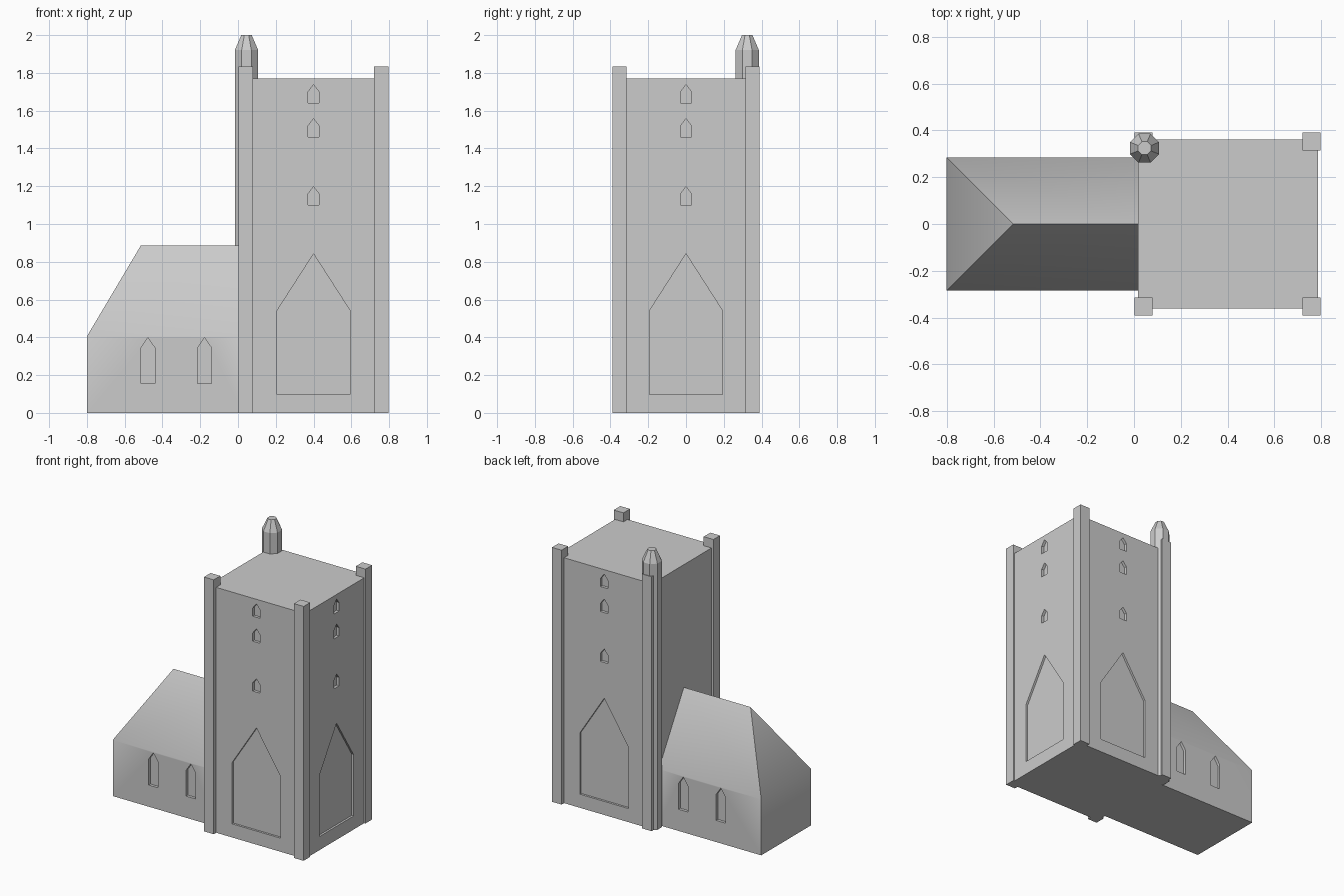
import bpy, bmesh, math
from mathutils import Matrix, Vector

if "Cube" in bpy.data.objects:
    bpy.data.objects.remove(bpy.data.objects["Cube"])

stone = bpy.data.materials.new("grey_stone")
stone.diffuse_color = (0.6, 0.6, 0.6, 1)
stone.use_nodes = True
stone.node_tree.nodes["Principled BSDF"].inputs["Base Color"].default_value = stone.diffuse_color


def make_object(name, bm):
    bmesh.ops.recalc_face_normals(bm, faces=bm.faces)
    mesh = bpy.data.meshes.new(name)
    bm.to_mesh(mesh)
    bm.free()
    mesh.materials.append(stone)
    obj = bpy.data.objects.new(name, mesh)
    bpy.context.collection.objects.link(obj)
    return obj


def box(name, lo, hi):
    bm = bmesh.new()
    bmesh.ops.create_cube(bm, size=1)
    for v in bm.verts:
        v.co = Vector([lo[i] if v.co[i] < 0 else hi[i] for i in range(3)])
    return make_object(name, bm)


def add_window(bm, centre, angle, half, bottom, shoulder, apex, depth):
    """Pointed window prism on a wall; angle 0 faces -y, centre is on the wall."""
    outline = [(-half, bottom), (half, bottom), (half, shoulder), (0, apex), (-half, shoulder)]
    place = Matrix.Translation((centre[0], centre[1], 0)) @ Matrix.Rotation(angle, 4, 'Z')
    outer, inner = ([bm.verts.new(place @ Vector((u, y, z))) for u, z in outline]
                    for y in (-0.05, depth))
    bm.faces.new(outer)
    bm.faces.new(inner[::-1])
    for i in range(5):
        j = (i + 1) % 5
        bm.faces.new((outer[i], inner[i], inner[j], outer[j]))


def carve(obj, bm):
    """Cut the window recesses out of a wall block."""
    cutter = make_object("window_cutter", bm)
    cutter.hide_render = True
    mod = obj.modifiers.new("windows", 'BOOLEAN')
    mod.operation, mod.solver, mod.object = 'DIFFERENCE', 'EXACT', cutter
    bpy.context.view_layer.objects.active = obj
    bpy.ops.object.modifier_apply(modifier=mod.name)
    bpy.data.objects.remove(cutter)


# Tower with one large and three small recessed windows on three sides
tower = box("tower", (0.017, -0.362, 0), (0.787, 0.362, 1.77))
cut = bmesh.new()
for centre, angle in (((0.4, -0.362), 0), ((0.787, 0), math.pi / 2), ((0.4, 0.362), math.pi)):
    add_window(cut, centre, angle, 0.194, 0.098, 0.54, 0.842, 0.015)
    for z in (1.10, 1.46, 1.64):
        add_window(cut, centre, angle, 0.029, z, z + 0.06, z + 0.097, 0.02)
carve(tower, cut)

# Corner pillars
for xname, x in (("left", 0.002), ("right", 0.72)):
    for yname, y in (("front", -0.39), ("back", 0.315)):
        box(f"{yname}_{xname}_pillar", (x, y, 0), (x + 0.077, y + 0.075, 1.835))

# Octagonal stair turret with a tapered cap
bm = bmesh.new()
rings = []
for r, z in ((0.067, 0), (0.067, 1.92), (0.03, 2.0)):
    rings.append([bm.verts.new((0.045 + r * math.cos((k + 0.5) * math.pi / 4),
                                0.324 + r * math.sin((k + 0.5) * math.pi / 4), z))
                  for k in range(8)])
for a, b in zip(rings, rings[1:]):
    for k in range(8):
        n = (k + 1) % 8
        bm.faces.new((a[k], a[n], b[n], b[k]))
bm.faces.new(rings[0])
bm.faces.new(rings[-1])
make_object("stair_turret", bm)

# Nave: walls and hipped roof in one block
bm = bmesh.new()
x0, x1, w = -0.8, 0.03, 0.285
f0, f1, e0, e1 = [bm.verts.new((x, y, z)) for z in (0, 0.405) for x, y in ((x0, -w), (x1, -w))]
bf0, bf1, be0, be1 = [bm.verts.new((x, y, z)) for z in (0, 0.405) for x, y in ((x0, w), (x1, w))]
r0, r1 = bm.verts.new((-0.515, 0, 0.885)), bm.verts.new((x1, 0, 0.885))
for face in ((f0, f1, e1, e0), (bf0, bf1, be1, be0), (e0, e1, r1, r0), (be0, be1, r1, r0),
             (f0, bf0, be0, e0), (e0, be0, r0), (f1, bf1, be1, r1, e1), (f0, f1, bf1, bf0)):
    bm.faces.new(face)
nave = make_object("nave", bm)
cut = bmesh.new()
for x in (-0.477, -0.177):
    for y, angle in ((-w, 0), (w, math.pi)):
        add_window(cut, (x, y), angle, 0.037, 0.156, 0.344, 0.398, 0.02)
carve(nave, cut)

# Eaves are softly shaded, hips and corners stay sharp
bpy.ops.object.select_all(action='DESELECT')
nave.select_set(True)
bpy.context.view_layer.objects.active = nave
bpy.ops.object.shade_smooth_by_angle(angle=math.radians(35))
